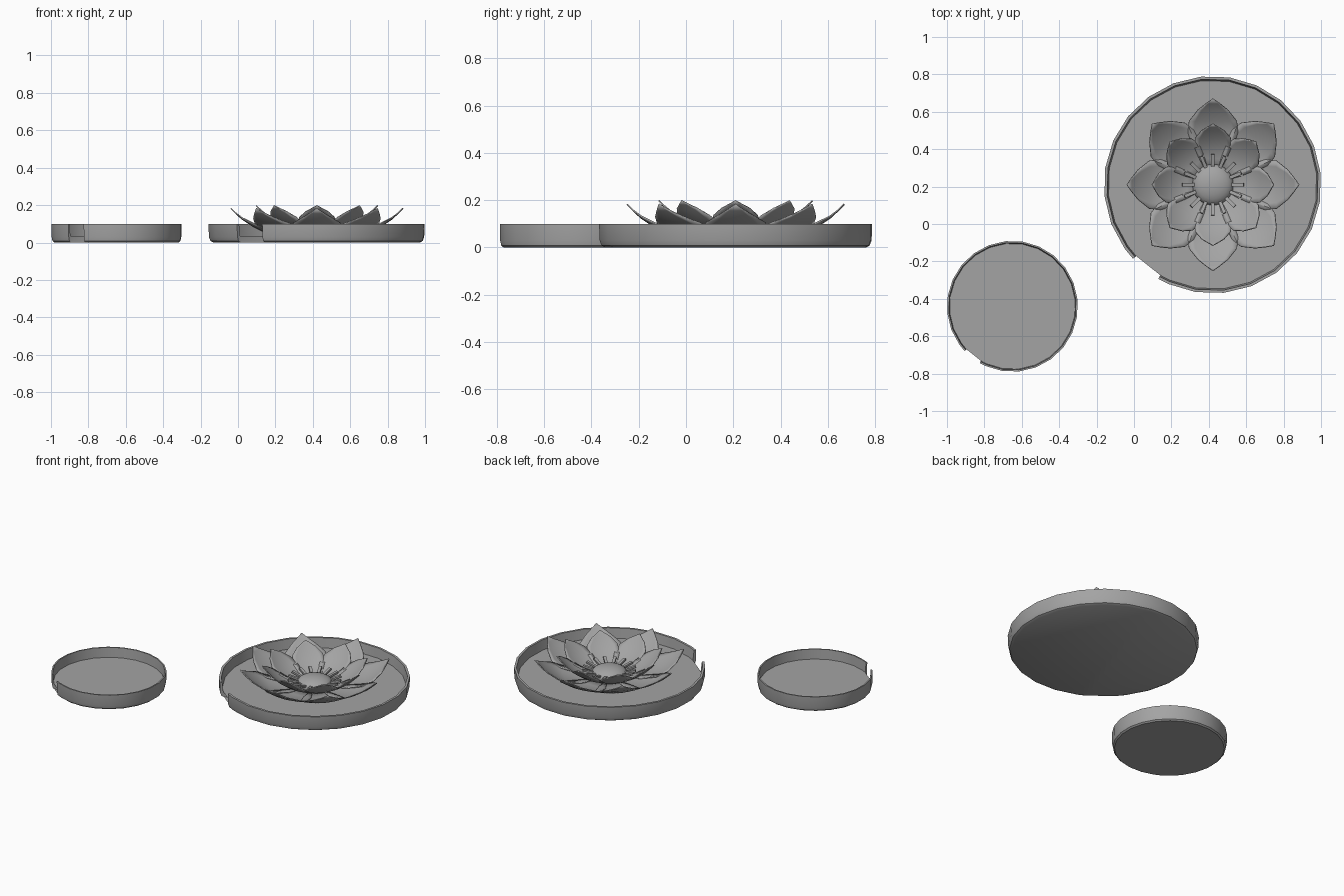
import bpy, bmesh
from math import radians, sin, cos, pi
from mathutils import Matrix, Vector

cube = bpy.data.objects.get("Cube")
if cube:
    bpy.data.objects.remove(cube, do_unlink=True)

GREY = (0.37, 0.37, 0.37, 1)
grey = bpy.data.materials.new("plain_grey")
grey.use_nodes = True
grey.diffuse_color = GREY
grey.node_tree.nodes["Principled BSDF"].inputs["Base Color"].default_value = GREY

FLOWER = Vector((0.422, 0.21, 0))


def finish(bm, name, angle=35):
    bmesh.ops.remove_doubles(bm, verts=bm.verts, dist=0.0002)
    bmesh.ops.recalc_face_normals(bm, faces=bm.faces)
    mesh = bpy.data.meshes.new(name)
    bm.to_mesh(mesh)
    bm.free()
    mesh.materials.append(grey)
    obj = bpy.data.objects.new(name, mesh)
    bpy.context.collection.objects.link(obj)
    bpy.ops.object.select_all(action='DESELECT')
    obj.select_set(True)
    bpy.context.view_layer.objects.active = obj
    bpy.ops.object.shade_smooth_by_angle(angle=radians(angle))
    return obj


def lily_pad(name, x, y, radius):
    """Shallow round tray with a raised rim and a V notch open to the floor."""
    floor = 0.035
    section = [(0.955, 0), (0.982, 0.008), (0.996, 0.03), (1, 0.1),
               (0.975, 0.1), (0.962, floor)]
    angles = [240] + [246 + 15 * i for i in range(23)] + [583]
    bm = bmesh.new()
    rings = []
    for a in map(radians, angles):
        rings.append([bm.verts.new((radius * r * cos(a), radius * r * sin(a), z))
                      for r, z in section])
    # rim
    for a, b in zip(rings, rings[1:]):
        for i in range(len(section) - 1):
            bm.faces.new((a[i], b[i], b[i + 1], a[i + 1]))
    # floor, underside and notch walls
    tip = radians(230)
    low, high = [bm.verts.new((0.7 * radius * cos(tip), 0.7 * radius * sin(tip), z))
                 for z in (0, floor)]
    bm.faces.new([r[0] for r in rings] + [low])
    bm.faces.new([r[-1] for r in rings] + [high])
    for ring in (rings[0], rings[-1]):
        bm.faces.new(ring)
        bm.faces.new((ring[0], ring[-1], high, low))
    bmesh.ops.triangulate(bm, faces=[f for f in bm.faces if len(f.verts) > 10])
    finish(bm, name).location = (x, y, 0)


def petal_ring(name, rows, cup, count=8):
    """Ring of cupped pointed petals; rows hold (distance, height, half width)."""
    steps = [i / 4 - 1 for i in range(9)]
    bm = bmesh.new()
    grid = [[bm.verts.new((r, u * w, z + cup * (u * w) ** 2)) for u in steps]
            for r, z, w in rows]
    for a, b in zip(grid, grid[1:]):
        for i in range(len(steps) - 1):
            bm.faces.new((a[i], b[i], b[i + 1], a[i + 1]))
    first = finish(bm, name + "_1", 60)
    solid = first.modifiers.new("thickness", 'SOLIDIFY')
    solid.thickness = 0.006
    solid.offset = 0
    for i in range(count):
        petal = first
        if i:
            petal = first.copy()
            petal.name = f"{name}_{i + 1}"
            bpy.context.collection.objects.link(petal)
        petal.location = FLOWER
        petal.rotation_euler.z = 2 * pi * i / count


# Two floating pads
lily_pad("large_pad", 0.42, 0.21, 0.581)
lily_pad("small_pad", -0.65, -0.44, 0.35)

# Two rings of petals
petal_ring("outer_petal", [(0.08, 0.040, 0.04), (0.18, 0.043, 0.10),
                           (0.28, 0.055, 0.135), (0.34, 0.085, 0.128),
                           (0.40, 0.125, 0.08), (0.435, 0.157, 0.036),
                           (0.46, 0.183, 0)], 1.1)
petal_ring("inner_petal", [(0.06, 0.045, 0.03), (0.14, 0.057, 0.075),
                           (0.20, 0.085, 0.10), (0.25, 0.120, 0.095),
                           (0.29, 0.160, 0.06), (0.31, 0.182, 0.027),
                           (0.325, 0.198, 0)], 1.6)

# Domed flower centre
bm = bmesh.new()
bmesh.ops.create_uvsphere(bm, u_segments=24, v_segments=12, radius=1)
bmesh.ops.scale(bm, vec=(0.11, 0.11, 0.05), verts=bm.verts)
finish(bm, "flower_centre").location = FLOWER + Vector((0, 0, 0.06))

# Stamens around the centre
bm = bmesh.new()
for i in range(16):
    place = (Matrix.Rotation(2 * pi * i / 16, 4, 'Z')
             @ Matrix.Translation((0.13, 0, 0.083))
             @ Matrix.Rotation(radians(-15), 4, 'Y')
             @ Matrix.Diagonal((0.07, 0.018, 0.012, 1)))
    bmesh.ops.create_cube(bm, size=1, matrix=place)
finish(bm, "stamens").location = FLOWER
